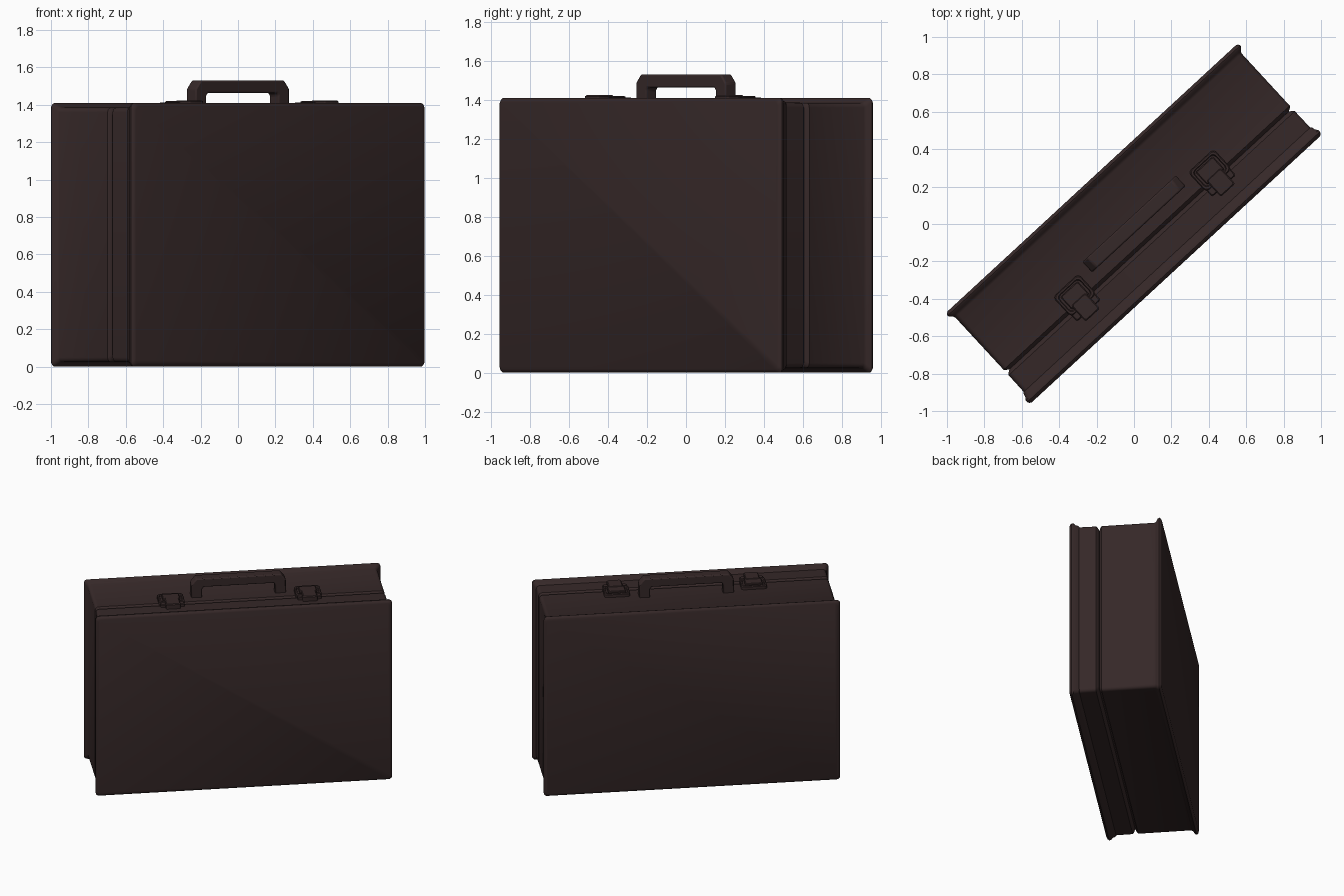
import bpy, bmesh, math
from mathutils import Matrix, Vector

if "Cube" in bpy.data.objects:
    bpy.data.objects.remove(bpy.data.objects["Cube"])

TURN = Matrix.Rotation(math.radians(42.7), 4, "Z")
MID_Z = 0.705
TOP = 1.385

leather = bpy.data.materials.new("dark brown leather")
leather.use_nodes = True
colour = (0.036, 0.021, 0.021, 1)
leather.diffuse_color = colour
leather.node_tree.nodes["Principled BSDF"].inputs["Base Color"].default_value = colour


def finish(name, bm, bevel=0, segments=2):
    """Turn a bmesh into a smooth-shaded object standing at the case's angle."""
    bmesh.ops.recalc_face_normals(bm, faces=bm.faces)
    mesh = bpy.data.meshes.new(name)
    bm.to_mesh(mesh)
    bm.free()
    mesh.materials.append(leather)
    obj = bpy.data.objects.new(name, mesh)
    bpy.context.collection.objects.link(obj)
    obj.matrix_world = TURN
    if bevel:
        mod = obj.modifiers.new("soft edges", "BEVEL")
        mod.width = bevel
        mod.segments = segments
        mod.limit_method = "ANGLE"
    bpy.ops.object.select_all(action="DESELECT")
    obj.select_set(True)
    bpy.context.view_layer.objects.active = obj
    bpy.ops.object.shade_smooth_by_angle(angle=math.radians(35))
    return obj


def rounded_rect(hw, hh, r, steps=4):
    """Outline points of a rectangle with rounded corners."""
    pts = []
    for corner, (sx, sy) in enumerate([(1, 1), (-1, 1), (-1, -1), (1, -1)]):
        for i in range(steps + 1):
            a = math.pi / 2 * (corner + i / steps)
            pts.append((sx * (hw - r) + r * math.cos(a), sy * (hh - r) + r * math.sin(a)))
    return pts


def loft(name, rings):
    """Skin a stack of equal-length point rings and cap both ends."""
    bm = bmesh.new()
    loops = [[bm.verts.new(p) for p in ring] for ring in rings]
    for a, b in zip(loops, loops[1:]):
        for i in range(len(a)):
            j = (i + 1) % len(a)
            bm.faces.new((a[i], a[j], b[j], b[i]))
    bm.faces.new(loops[0])
    bm.faces.new(loops[-1])
    return finish(name, bm)


def shell(name, profile):
    """Case half from (depth, inset) steps running front to back."""
    rings = []
    for y, inset in profile:
        outline = rounded_rect(1.066 - inset, MID_Z - inset, 0.025)
        rings.append([(x, y, MID_Z + z) for x, z in outline])
    loft(name, rings)


def pad(name, x, y, hw, hh, r, steps):
    """Rounded plate lying on the top, from (height, inset) steps."""
    rings = []
    for z, inset in steps:
        outline = rounded_rect(hw - inset, hh - inset, r)
        rings.append([(x + px, y + py, z) for px, py in outline])
    loft(name, rings)


# Lid and body, each with a flared rim, meeting at a V groove
shell("lid", [(-0.33, 0.018), (-0.324, 0.007), (-0.312, 0.0), (-0.3, 0.001),
              (-0.285, 0.012), (-0.268, 0.016), (-0.26, 0.024),
              (-0.14, 0.025), (-0.132, 0.031), (-0.119, 0.05)])
shell("body", [(-0.119, 0.05), (-0.108, 0.031), (-0.1, 0.025),
               (0.28, 0.025), (0.294, 0.018), (0.305, 0.004),
               (0.316, 0.0), (0.327, 0.006), (0.333, 0.018)])

# Carrying handle: chamfered arch extruded across the top
half = [(0.262, TOP - 0.01), (0.262, 1.45), (0.252, 1.463)]
outer = [(0.34, TOP - 0.01), (0.34, 1.485), (0.305, 1.53)]
arch = outer + [(-x, z) for x, z in reversed(outer)]
arch += [(-x, z) for x, z in half] + list(reversed(half))
bm = bmesh.new()
face = bm.faces.new([bm.verts.new((x, -0.038, z)) for x, z in arch])
out = bmesh.ops.extrude_face_region(bm, geom=[face])
moved = [v for v in out["geom"] if isinstance(v, bmesh.types.BMVert)]
bmesh.ops.translate(bm, verts=moved, vec=Vector((0, 0.076, 0)))
finish("handle", bm, bevel=0.012)

# Two latches, each a framed plate with a clasp reaching over the lid
for side, x in (("right", -0.492), ("left", 0.492)):
    pad(side + "_latch_frame", x, -0.066, 0.092, 0.072, 0.022,
        [(TOP - 0.01, 0), (1.406, 0), (1.412, 0.005), (1.412, 0.014), (1.402, 0.018)])
    pad(side + "_latch_plate", x, -0.066, 0.062, 0.046, 0.008,
        [(TOP, 0), (1.415, 0), (1.42, 0.005)])
    pad(side + "_latch_clasp", x, -0.15, 0.052, 0.058, 0.01,
        [(TOP - 0.01, 0), (1.418, 0), (1.424, 0.006)])
    pad(side + "_latch_catch", x, -0.15, 0.085, 0.026, 0.01,
        [(TOP - 0.01, 0), (1.402, 0), (1.407, 0.005)])
